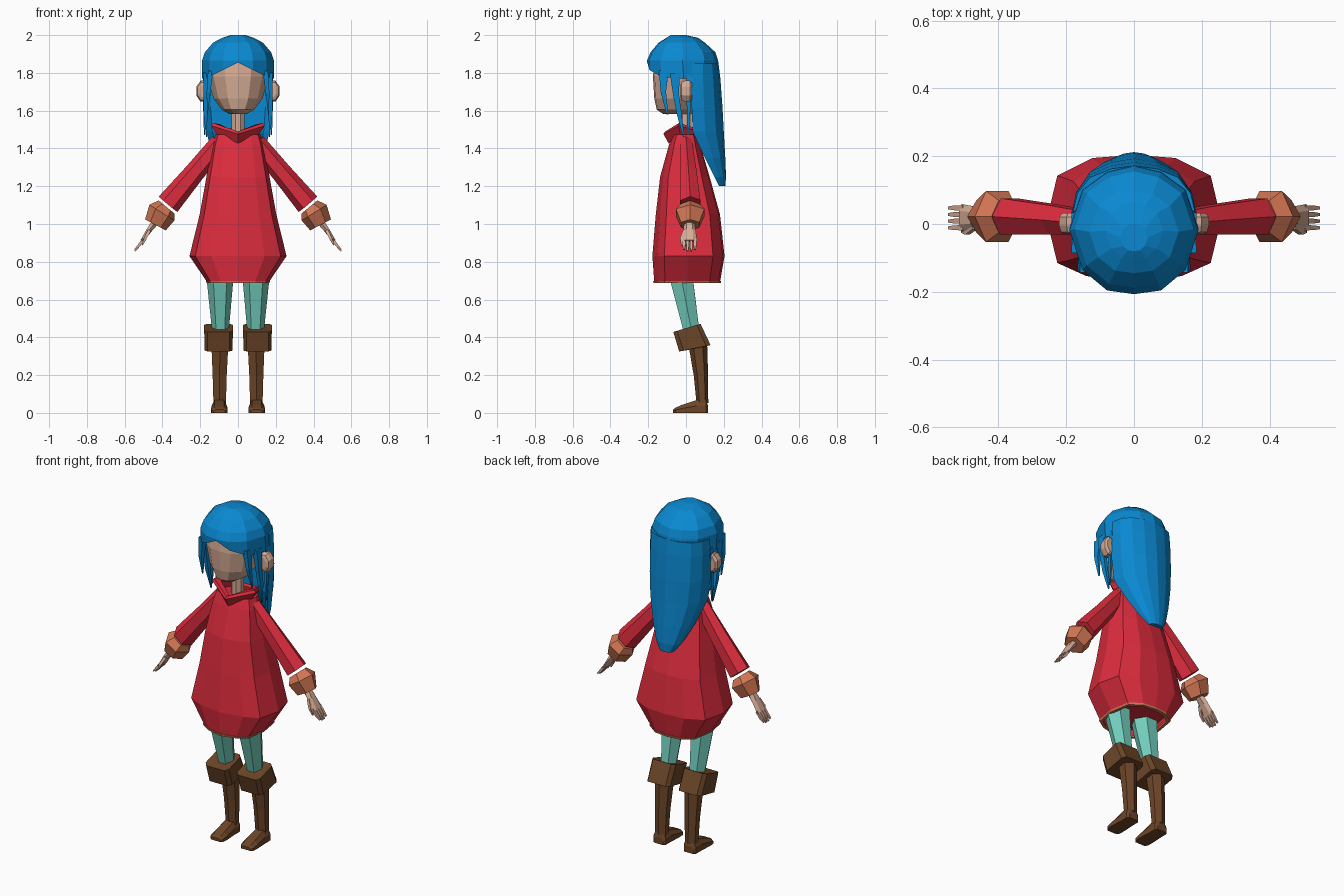
import bpy, bmesh, math
from mathutils import Vector

cube = bpy.data.objects.get("Cube")
if cube:
    bpy.data.objects.remove(cube)


def material(name, rgb):
    m = bpy.data.materials.new(name)
    m.use_nodes = True
    col = (*rgb, 1)
    m.diffuse_color = col
    m.node_tree.nodes["Principled BSDF"].inputs["Base Color"].default_value = col
    return m


BLUE = material("hair blue", (.003, .25, .64))
RED = material("dress red", (.72, .025, .047))
SKIN = material("skin", (.67, .41, .30))
TEAL = material("legging teal", (.17, .62, .51))
BROWN = material("boot brown", (.15, .06, .021))
ORANGE = material("cuff orange", (.64, .18, .085))


def loft(name, rings, mat, caps=2, closed=False):
    """Skin a stack of equal-length rings; caps counts the closed ends."""
    bm = bmesh.new()
    rows = [[bm.verts.new(p) for p in r] for r in rings]
    pairs = list(zip(rows, rows[1:]))
    if closed:
        pairs.append((rows[-1], rows[0]))
    n = len(rows[0])
    for a, b in pairs:
        for i in range(n):
            j = (i + 1) % n
            bm.faces.new((a[i], a[j], b[j], b[i]))
    if not closed:
        for row in (rows[0], rows[-1])[:caps]:
            bm.faces.new(row)
    bmesh.ops.recalc_face_normals(bm, faces=bm.faces)
    me = bpy.data.meshes.new(name)
    bm.to_mesh(me)
    bm.free()
    me.materials.append(mat)
    ob = bpy.data.objects.new(name, me)
    bpy.context.collection.objects.link(ob)


def tube(name, path, radii, mat, sides=6, turn=.5):
    """Loft along a path; radii are (across the path, along y)."""
    pts = [Vector(p) for p in path]
    rings = []
    for i, p in enumerate(pts):
        t = (pts[min(i + 1, len(pts) - 1)] - pts[max(i - 1, 0)]).normalized()
        v = t.cross(Vector((0, 1, 0))).normalized()
        u = v.cross(t)
        rv, ru = radii[i]
        angles = [(k + turn) * math.tau / sides for k in range(sides)]
        rings.append([p + v * rv * math.cos(a) + u * ru * math.sin(a) for a in angles])
    loft(name, rings, mat)


def mirrored(half):
    return half + [(-x, y) for x, y in reversed(half) if x > 0]


def plan(unit, z, hx, yf, yb):
    """Scale a unit outline to a half width and a front and back y."""
    mid, hy = (yf + yb) / 2, (yb - yf) / 2
    return [Vector((x * hx, mid + y * hy, z)) for x, y in unit]


# Dress, with a recessed underside and a thin hem
DRESS = mirrored([(0, -1), (.55, -.87), (.88, -.67), (1, 0), (.88, .68), (.48, .95), (0, 1)])
loft("dress", [plan(DRESS, *r) for r in (
    (.73, .15, -.15, .16), (.692, .163, -.168, .18), (.83, .257, -.178, .204),
    (1.05, .203, -.16, .18), (1.25, .167, -.137, .125),
    (1.42, .136, -.09, .075), (1.475, .12, -.07, .06))], RED)
loft("dress_hem", [plan(DRESS, *r) for r in (
    (.688, .166, -.172, .184), (.699, .171, -.174, .186),
    (.699, .150, -.155, .165), (.688, .150, -.155, .165))], ORANGE, closed=True)

# Folded collar, high at the shoulders and dipping to a point at the front
COLLAR = [(0, -.092, 1.472), (.11, -.03, 1.517), (.075, .05, 1.487),
          (-.075, .05, 1.487), (-.11, -.03, 1.517)]
loft("collar", [[(x * k, y * k, z + dz) for x, y, z in COLLAR]
                for k, dz in ((1.0, -.045), (1.3, .004), (1.2, .018), (.85, .01))],
     RED, closed=True)

# Head and neck
ROUND = mirrored([(0, -1), (.42, -.94), (.8, -.62), (1, 0), (.8, .62), (.42, .9), (0, 1)])
loft("head", [plan(ROUND, *r) for r in (
    (1.582, .045, -.12, .03), (1.605, .085, -.155, .07), (1.665, .13, -.168, .11),
    (1.78, .162, -.175, .14), (1.88, .16, -.165, .14), (1.94, .1, -.1, .08))], SKIN)
tube("neck", [(0, -.005, 1.45), (0, -.005, 1.63)], [(.036, .036)] * 2, SKIN, 8)

# Hair cap with a parted fringe
cap = [plan(ROUND, *r) for r in (
    (2.0, .04, -.08, .0), (1.985, .085, -.105, .065), (1.96, .132, -.145, .1),
    (1.91, .175, -.187, .155), (1.865, .19, -.207, .17), (1.77, .19, -.205, .182))]
for p in cap[-1]:
    if p.y < -.05:
        p.z = 1.855 - .5 * abs(p.x) if abs(p.x) < .1 else 1.78
loft("hair_cap", cap, BLUE, caps=1)

# Long back hair tapering to a tip
BACK = mirrored([(0, .15), (.8, .15), (1, 0), (.93, .4), (.72, .75), (.38, .93), (0, 1)])
loft("back_hair", [[(x * hx, yf + y * (yb - yf), z) for x, y in BACK] for z, hx, yf, yb in (
    (1.85, .18, .035, .172), (1.77, .184, .03, .182), (1.62, .182, .03, .193),
    (1.49, .17, .035, .2), (1.35, .125, .1, .208), (1.25, .08, .15, .212),
    (1.2, .045, .175, .208))], BLUE)

# Arms, legs, ears and loose strands repeat on both sides
for side, s in (("left", 1), ("right", -1)):

    def limb(part, path, radii, mat, sides=6, turn=.5):
        tube(side + "_" + part, [(x * s, y, z) for x, y, z in path], radii, mat, sides, turn)

    # Loose strands in front of the ears
    limb("front_strand", [(.145, -.118, 1.81), (.156, -.12, 1.7), (.162, -.098, 1.58)],
         [(.02, .036), (.014, .02), (.003, .006)], BLUE, 4)
    limb("side_strand", [(.168, -.06, 1.8), (.172, -.052, 1.68), (.172, -.035, 1.58), (.167, -.012, 1.46)],
         [(.022, .036), (.015, .022), (.014, .018), (.003, .005)], BLUE, 4)
    limb("rear_strand", [(.176, .02, 1.79), (.177, .015, 1.65), (.178, .01, 1.47)],
         [(.012, .026), (.012, .016), (.003, .006)], BLUE, 4)

    # Ear: a rounded rim, thinner towards the front and back
    ear = []
    for y, k in ((-.03, .55), (-.024, .85), (-.005, 1), (.02, 1), (.032, .75)):
        ear.append([(s * (.183 + .041 * k * math.cos(a)), y, 1.703 + .06 * k * math.sin(a))
                    for a in [(i + .5) * math.tau / 8 for i in range(8)]])
    loft(side + "_ear", ear, SKIN)

    # Sleeve and flared cuff
    limb("sleeve", [(.098, 0, 1.43), (.232, .012, 1.27), (.37, .022, 1.105)],
         [(.05, .036), (.054, .05), (.064, .062)], RED, 6, 0)
    limb("cuff", [(.378, .022, 1.09), (.403, .022, 1.06), (.437, .022, .995)],
         [(.055, .055), (.078, .087), (.062, .056)], ORANGE, 6, 0)

    # Hand with thumb and fingers
    limb("palm", [(.43, .018, 1.02), (.472, .018, .965), (.508, .018, .91)],
         [(.022, .025), (.016, .034), (.011, .041)], SKIN, 6)
    for i in range(4):
        y = -.011 + .0195 * i
        tip = .857 + .008 * (i in (0, 3))
        limb("finger_%d" % (i + 1), [(.5, y, .92), (.525, y, .885), (.546, y, tip)],
             [(.01, .011), (.01, .01), (.005, .006)], SKIN, 4)
    limb("thumb", [(.47, -.005, .965), (.492, -.024, .922), (.507, -.022, .888)],
         [(.012, .014), (.01, .011), (.005, .005)], SKIN, 4)

    # Leggings
    limb("legging", [(.095, -.035, .8), (.095, -.02, .69), (.093, .032, .42)],
         [(.075, .075), (.069, .068), (.043, .047)], TEAL, 6, 0)

    # Boot: tilted top band, shaft and foot
    block = mirrored([(.78, -1), (1, -.72), (1, .72), (.78, 1)])
    band = []
    for z, hw, y, hy, k in ((.45, .05, .015, .045, .3), (.45, .076, .005, .072, .3),
                            (.342, .074, .047, .083, .2), (.342, .045, .055, .045, .2)):
        band.append([(s * .103 + hw * u, y + hy * v, z + k * hy * v) for u, v in block])
    loft(side + "_boot_band", band, BROWN)
    limb("boot_shaft", [(.096, .062, .37), (.097, .079, .2), (.097, .087, .05)],
         [(.052, .05), (.043, .038), (.038, .031)], BROWN, 6)
    foot = []
    for y, hw, top in ((.116, .03, .04), (.105, .04, .07), (.055, .04, .068),
                       (-.02, .044, .043), (-.055, .042, .028), (-.068, .03, .018)):
        foot.append([(s * .099 + u * hw, y, z) for u, z in (
            (-1, 0), (1, 0), (1, top * .55), (.6, top), (-.6, top), (-1, top * .55))])
    loft(side + "_boot_foot", foot, BROWN)
